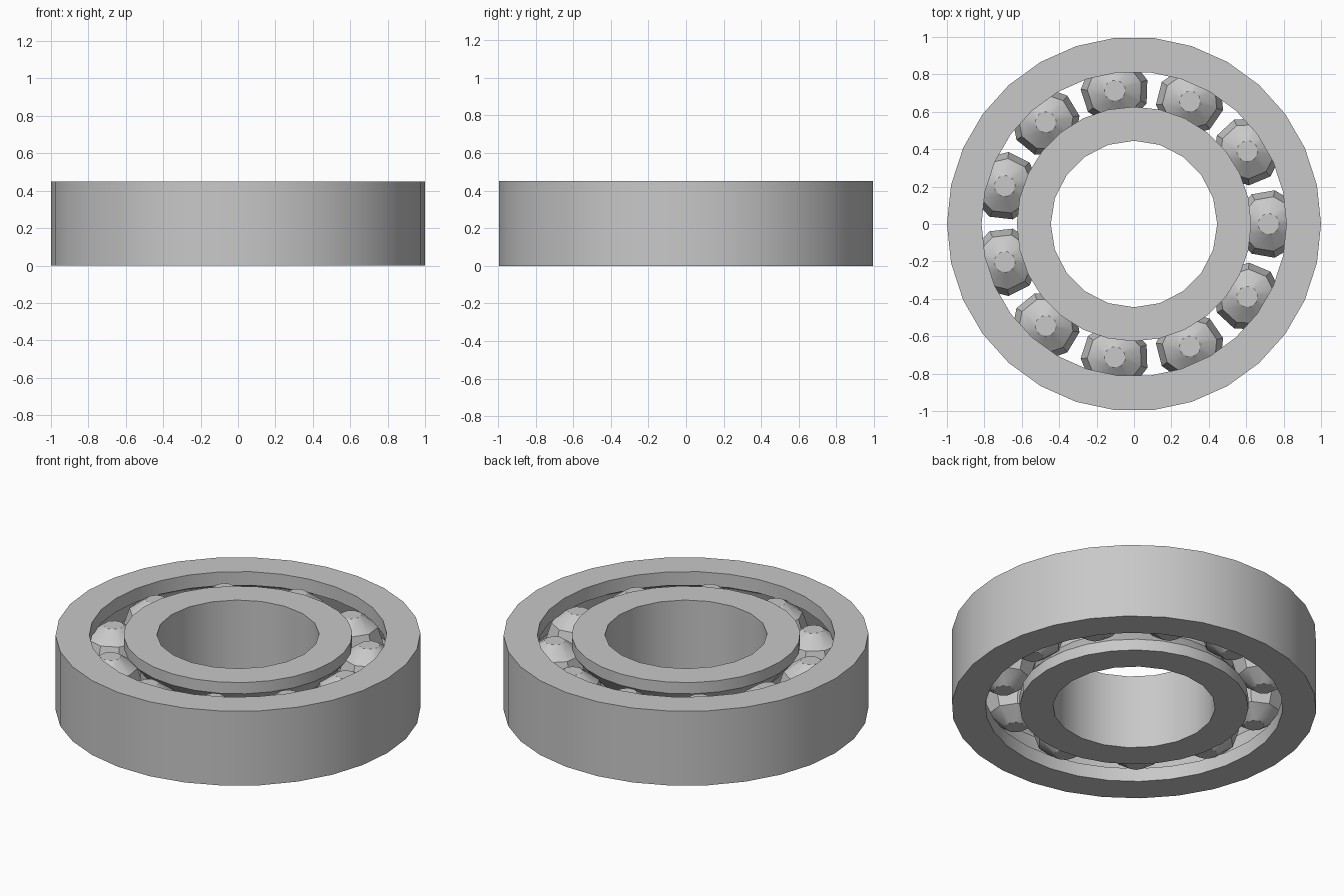
import bpy, bmesh
from math import sin, cos, pi, radians

cube = bpy.data.objects.get("Cube")
if cube:
    bpy.data.objects.remove(cube, do_unlink=True)

HEIGHT = 0.45
MID = HEIGHT / 2
PITCH = 0.72        # radius of the circle of ball centres
BALL_R = 0.183
BALL_SIDES = 9
BALL_COUNT = 11

steel = bpy.data.materials.new("steel grey")
steel.use_nodes = True
colour = (0.58, 0.58, 0.58, 1)
steel.diffuse_color = colour
steel.node_tree.nodes["Principled BSDF"].inputs["Base Color"].default_value = colour


def make_loop(bm, radius, z, sides):
    return [bm.verts.new((radius * cos(2 * pi * i / sides),
                          radius * sin(2 * pi * i / sides), z)) for i in range(sides)]


def stitch(bm, a, b):
    """Join two circular loops, which may differ in number of sides."""
    i = j = 0
    na, nb = len(a), len(b)
    while i < na or j < nb:
        step = (i + 1) * nb - (j + 1) * na
        corners = [a[i % na], b[j % nb]]
        if step >= 0:
            j += 1
            corners.append(b[j % nb])
        if step <= 0:
            i += 1
            corners.append(a[i % na])
        bm.faces.new(corners)


def finish(bm, name):
    bmesh.ops.recalc_face_normals(bm, faces=bm.faces)
    mesh = bpy.data.meshes.new(name)
    bm.to_mesh(mesh)
    bm.free()
    mesh.materials.append(steel)
    obj = bpy.data.objects.new(name, mesh)
    bpy.context.collection.objects.link(obj)
    bpy.ops.object.select_all(action='DESELECT')
    obj.select_set(True)
    bpy.context.view_layer.objects.active = obj
    bpy.ops.object.shade_smooth_by_angle(angle=radians(30))
    return obj


def make_race(name, plain, grooved, groove):
    """Ring with a plain wall, and a wall with a groove (radius, height off middle)."""
    bm = bmesh.new()
    profile = [(plain[0], 0, plain[1]), (grooved[0], 0, grooved[1])]
    profile += [(r, MID + dz, 30 if r != grooved[0] else grooved[1]) for r, dz in groove]
    profile += [(grooved[0], HEIGHT, grooved[1]), (plain[0], HEIGHT, plain[1])]
    loops = [make_loop(bm, *p) for p in profile]
    for a, b in zip(loops, loops[1:] + loops[:1]):
        stitch(bm, a, b)
    return finish(bm, name)


# Races, with ball grooves facing each other
def groove_point(deg):
    return PITCH + BALL_R * cos(radians(deg)), BALL_R * sin(radians(deg))


r40, z40 = groove_point(40)
r160, z160 = groove_point(160)
tip = PITCH + BALL_R
make_race("outer_race", (1.0, 30), (0.815, 30),
          [(0.815, -0.143), (r40, -z40), (tip, 0), (r40, z40), (0.815, 0.143)])
make_race("inner_race", (0.445, 20), (0.627, 28),
          [(0.627, -0.157), (r160, -z160), (r160, z160), (0.627, 0.157)])

# Faceted ball with flat ends
bm = bmesh.new()
rings = [make_loop(bm, BALL_R * sin(radians(t)), -BALL_R * cos(radians(t)), BALL_SIDES)
         for t in range(18, 180, 36)]
for a, b in zip(rings, rings[1:]):
    stitch(bm, a, b)
bm.faces.new(rings[0])
bm.faces.new(rings[-1])
ball = finish(bm, "ball_1")

# Balls spaced evenly between the races
for i in range(BALL_COUNT):
    if i:
        obj = bpy.data.objects.new(f"ball_{i + 1}", ball.data)
        bpy.context.collection.objects.link(obj)
    else:
        obj = ball
    angle = 2 * pi * i / BALL_COUNT
    obj.location = (PITCH * cos(angle), PITCH * sin(angle), MID)
    obj.rotation_euler.z = angle
